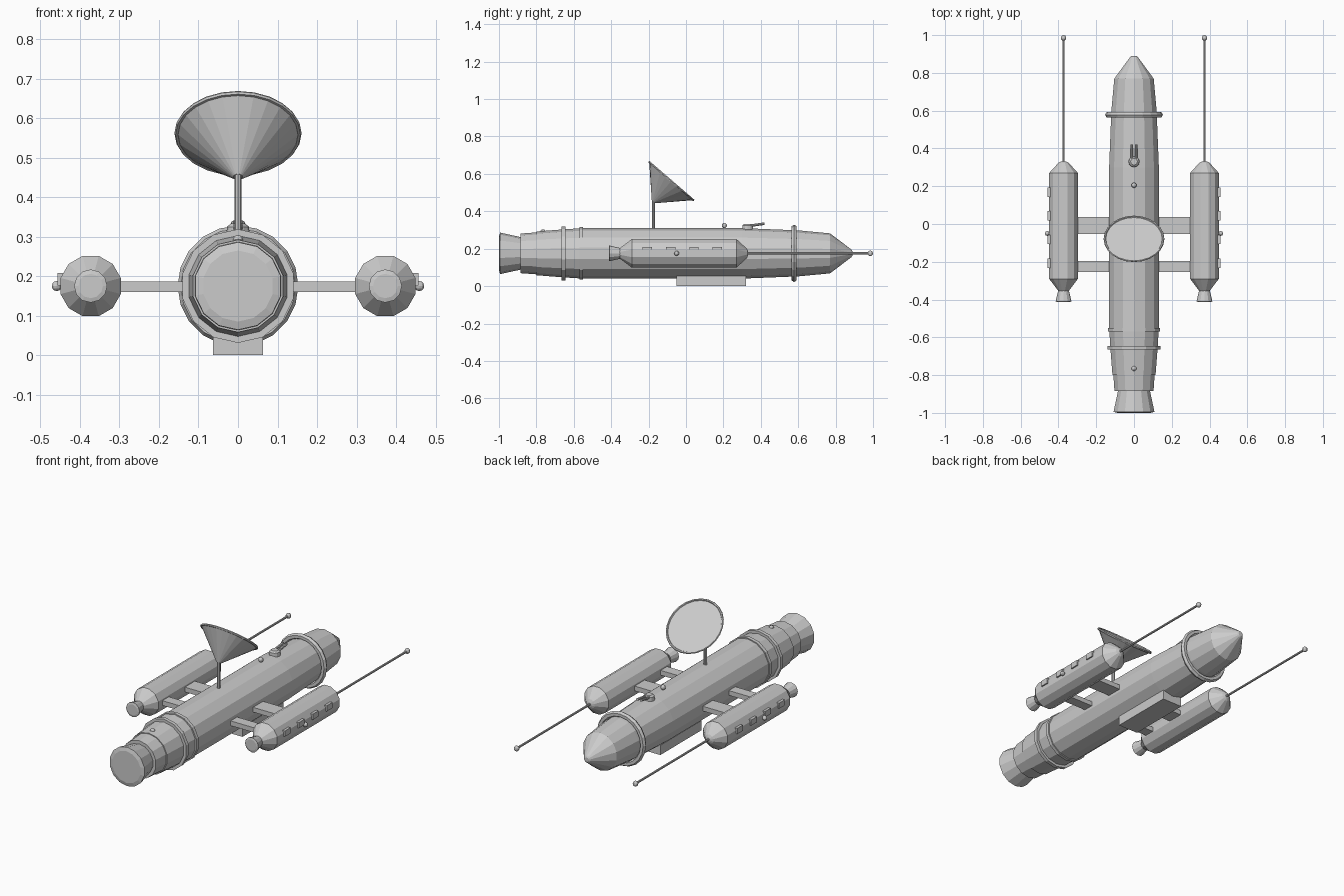
import bpy, bmesh
from math import cos, sin, pi
from mathutils import Vector

if "Cube" in bpy.data.objects:
    bpy.data.objects.remove(bpy.data.objects["Cube"])

grey = bpy.data.materials.new("light_grey")
grey.use_nodes = True
grey.diffuse_color = (0.6, 0.6, 0.6, 1)
grey.node_tree.nodes["Principled BSDF"].inputs["Base Color"].default_value = (0.6, 0.6, 0.6, 1)

AXIS_Z = 0.175      # height of the hull and pod centre lines
POD_X = 0.373
Y = Vector((0, 1, 0))
Z = Vector((0, 0, 1))
X = Vector((1, 0, 0))


def finish(name, bm):
    bmesh.ops.recalc_face_normals(bm, faces=bm.faces)
    mesh = bpy.data.meshes.new(name)
    bm.to_mesh(mesh)
    bm.free()
    mesh.materials.append(grey)
    obj = bpy.data.objects.new(name, mesh)
    bpy.context.collection.objects.link(obj)
    return obj


def lathe(name, profile, origin, axis, sides, phase=0.0, closed=False):
    """Turn (distance, radius) pairs round an axis; closed joins the last ring to the first."""
    axis = Vector(axis).normalized()
    u = axis.cross(X)
    bm = bmesh.new()
    rings = []
    for t, r in profile:
        ring = []
        for i in range(sides):
            a = phase + 2 * pi * i / sides
            ring.append(bm.verts.new(Vector(origin) + axis * t + (u * cos(a) + X * sin(a)) * r))
        rings.append(ring)
    pairs = list(zip(rings, rings[1:]))
    if closed:
        pairs.append((rings[-1], rings[0]))
    else:
        bm.faces.new(rings[0])
        bm.faces.new(rings[-1])
    for a, b in pairs:
        for i in range(sides):
            j = (i + 1) % sides
            bm.faces.new((a[i], a[j], b[j], b[i]))
    return finish(name, bm)


def rod(name, start, end, radius, sides=8):
    d = Vector(end) - Vector(start)
    return lathe(name, [(0, radius), (d.length, radius)], start, d, sides)


def hoop(name, origin, axis, major, minor, sides, segments=6):
    section = [(minor * sin(2 * pi * k / segments), major + minor * cos(2 * pi * k / segments))
               for k in range(segments)]
    return lathe(name, section, origin, axis, sides, closed=True)


def box(name, low, high):
    bm = bmesh.new()
    bmesh.ops.create_cube(bm, size=1)
    for v in bm.verts:
        v.co = [(a + b) / 2 + c * (b - a) for a, b, c in zip(low, high, v.co)]
    return finish(name, bm)


def ball(name, centre, radius):
    bm = bmesh.new()
    bmesh.ops.create_uvsphere(bm, u_segments=10, v_segments=6, radius=radius)
    bmesh.ops.translate(bm, verts=bm.verts, vec=centre)
    return finish(name, bm)


# Main hull and engine
centre = (0, 0, AXIS_Z)
lathe("hull", [(-0.885, 0.106), (-0.8, 0.112), (-0.8, 0.117), (-0.66, 0.128), (-0.55, 0.135),
               (0.3, 0.135), (0.6, 0.123), (0.77, 0.107), (0.885, 0.02), (0.89, 0.012)],
      centre, Y, 14)
lathe("main_nozzle", [(-1, 0.09), (-0.994, 0.111), (-0.875, 0.085)], centre, Y, 14)
for name, y, r in (("rear_band", -0.655, 0.144), ("middle_band", -0.56, 0.141)):
    lathe(name, [(y - 0.01, r), (y + 0.01, r)], centre, Y, 14)
hoop("nose_ring", (0, 0.578, AXIS_Z), Y, 0.137, 0.016, 20)
box("belly_plate", (-0.063, -0.05, 0), (0.063, 0.32, 0.055))

# Hull lights
ball("rear_light", (0, -0.765, 0.29), 0.014)
ball("front_light", (0, 0.205, 0.324), 0.014)

# Turret
lathe("turret_base", [(0.29, 0.03), (0.325, 0.028), (0.333, 0.018)], (0, 0.33, 0), Z, 12)
for side, s in (("left", 1), ("right", -1)):
    rod(side + "_barrel", (s * 0.011, 0.335, 0.322), (s * 0.011, 0.42, 0.334), 0.007)

# Dish on its mast
apex = Vector((0, -0.174, 0.451))
aim = Vector((0, 0.654, 0.757)).normalized()
rod("dish_mast", (0, -0.174, 0.29), apex + Vector((0, 0, 0.01)), 0.009)
lathe("dish", [(0, 0.012), (0.146, 0.156)], apex, aim, 24)
hoop("dish_rim", apex + aim * 0.146, aim, 0.155, 0.006, 24)

# Side pods
for side, s in (("left", 1), ("right", -1)):
    pod = (s * POD_X, 0, AXIS_Z)
    lathe(side + "_pod", [(-0.355, 0.028), (-0.29, 0.079), (0.27, 0.079), (0.325, 0.027),
                          (0.332, 0.012)], pod, Y, 12, pi / 12)
    lathe(side + "_pod_nozzle", [(-0.413, 0.031), (-0.41, 0.042), (-0.35, 0.028)], pod, Y, 12)
    rod(side + "_antenna", (s * POD_X, 0.32, AXIS_Z), (s * POD_X, 0.98, AXIS_Z), 0.006)
    ball(side + "_antenna_tip", (s * POD_X, 0.985, AXIS_Z), 0.015)
    ball(side + "_pod_light", (s * 0.459, -0.05, AXIS_Z), 0.013)
    for i in range(4):
        y = -0.207 + i * 0.125
        x0, x1 = sorted((s * 0.42, s * 0.457))
        box(f"{side}_window_{i + 1}", (x0, y - 0.025, 0.176), (x1, y + 0.025, 0.208))

# Struts joining the pods to the hull
for name, y0, y1 in (("front_strut", -0.254, -0.196), ("rear_strut", -0.053, 0.037)):
    for side, s in (("left", 1), ("right", -1)):
        x0, x1 = sorted((s * 0.1, s * 0.32))
        box(f"{side}_{name}", (x0, y0, 0.16), (x1, y1, 0.187))
